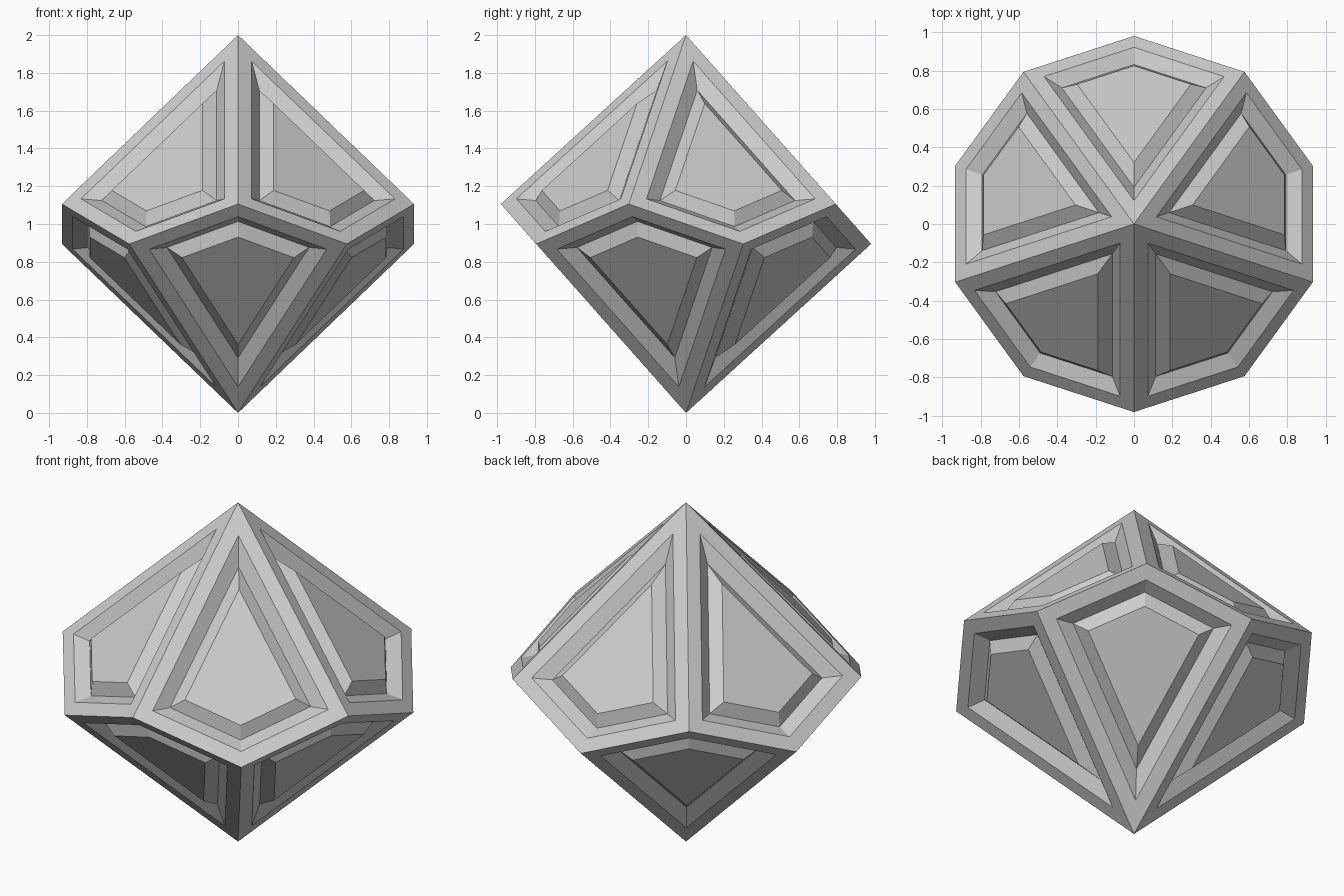
import bpy, bmesh
from math import pi, cos, sin, tan

if "Cube" in bpy.data.objects:
    bpy.data.objects.remove(bpy.data.objects["Cube"])

R = 0.98                       # belt radius
H = tan(pi / 10) ** 2          # zigzag height that keeps every kite face flat

bm = bmesh.new()

# Ten-sided trapezohedron: two tips and a zigzag belt
top = bm.verts.new((0, 0, 2))
bottom = bm.verts.new((0, 0, 0))
belt = []
for i in range(10):
    a = -pi / 2 + i * pi / 5
    belt.append(bm.verts.new((R * cos(a), R * sin(a), 1 + (H if i % 2 == 0 else -H))))

# Kite faces, alternating upper and lower
kites = []
for i in range(10):
    prev, mid, nxt = belt[i - 1], belt[i], belt[(i + 1) % 10]
    if i % 2:
        kites.append(bm.faces.new((top, prev, mid, nxt)))
    else:
        kites.append(bm.faces.new((bottom, nxt, mid, prev)))
bmesh.ops.recalc_face_normals(bm, faces=bm.faces[:])

# Flat frame, V groove going down, then back up to a flush panel
for thickness, depth in ((0.08, 0), (0.07, -0.05), (0.06, 0.05)):
    bm.normal_update()
    bmesh.ops.inset_individual(bm, faces=kites, thickness=thickness,
                               depth=depth, use_even_offset=True)

mesh = bpy.data.meshes.new("ten_sided_die")
bm.to_mesh(mesh)
bm.free()
die = bpy.data.objects.new("ten_sided_die", mesh)
bpy.context.collection.objects.link(die)
